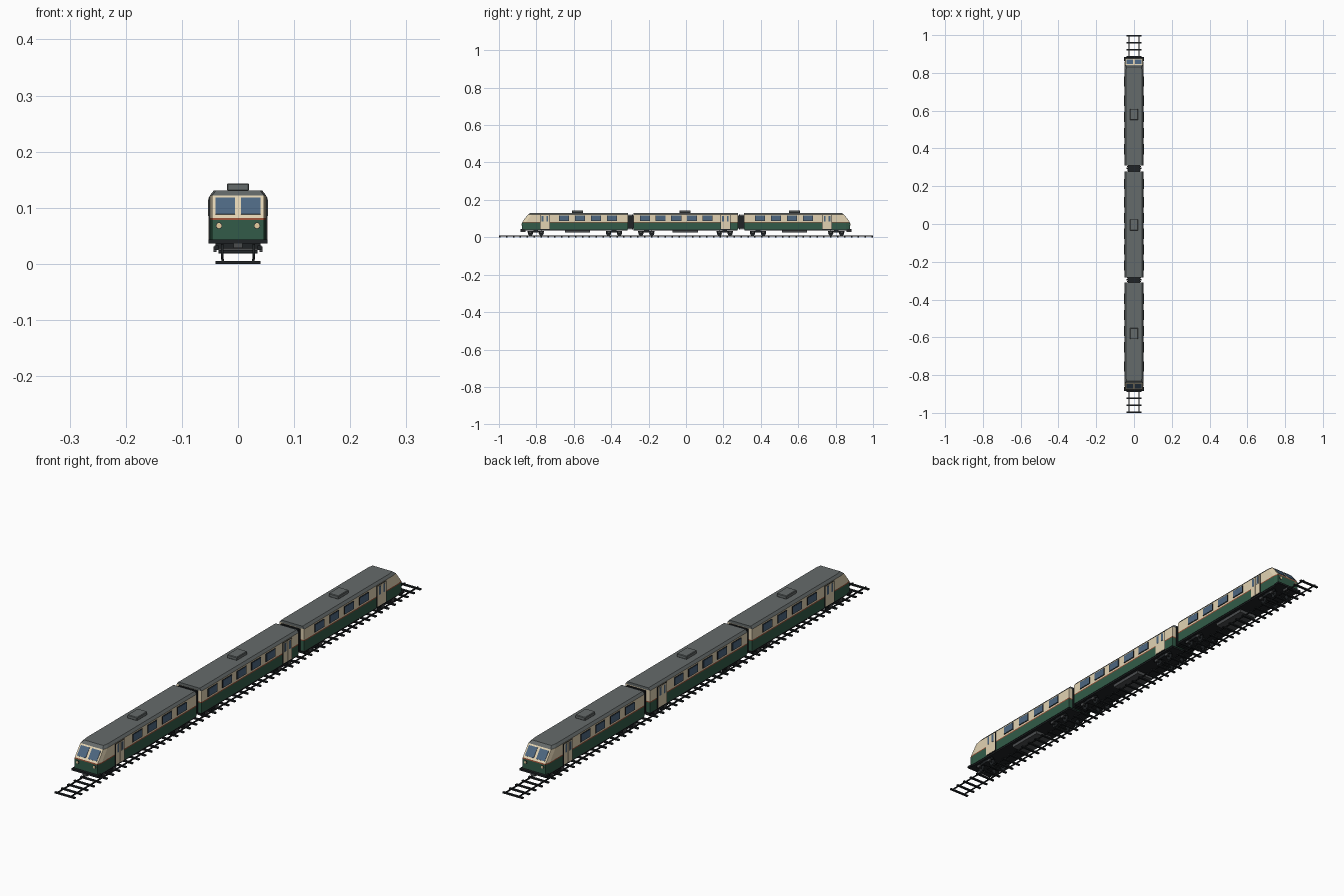
import bpy, bmesh, math
from mathutils import Matrix, Vector

if "Cube" in bpy.data.objects:
    bpy.data.objects.remove(bpy.data.objects["Cube"])


def material(name, rgb):
    m = bpy.data.materials.new(name)
    m.diffuse_color = (*rgb, 1)
    m.use_nodes = True
    m.node_tree.nodes["Principled BSDF"].inputs["Base Color"].default_value = m.diffuse_color
    return m


GREEN = material("dark green", (0.032, 0.105, 0.065))
RUST = material("rust stripe", (0.30, 0.075, 0.035))
CREAM = material("cream", (0.76, 0.65, 0.45))
ROOF = material("roof grey", (0.13, 0.145, 0.145))
BLACK = material("black", (0.014, 0.017, 0.019))
GLASS = material("blue glass", (0.075, 0.135, 0.22))
LAMP = material("warm lamp", (0.85, 0.66, 0.38))
STEEL = material("steel grey", (0.07, 0.075, 0.078))


def finish(name, bm, mats):
    bmesh.ops.recalc_face_normals(bm, faces=bm.faces)
    me = bpy.data.meshes.new(name)
    bm.to_mesh(me)
    bm.free()
    for m in mats:
        me.materials.append(m)
    ob = bpy.data.objects.new(name, me)
    bpy.context.collection.objects.link(ob)
    return ob


def boxes(name, mat, items, bevel=0):
    """One object from (centre, size, x rotation) boxes."""
    bm = bmesh.new()
    for c, s, r in items:
        bmesh.ops.create_cube(bm, size=1, matrix=Matrix.Translation(c)
                              @ Matrix.Rotation(r, 4, 'X') @ Matrix.Diagonal((*s, 1)))
    if bevel:
        bmesh.ops.bevel(bm, geom=bm.edges[:], offset=bevel, segments=1, affect='EDGES')
    return finish(name, bm, [mat])


def discs(name, mat, items, axis, sides=16):
    """One object from (centre, radius, length) cylinders."""
    bm = bmesh.new()
    for c, r, l in items:
        bmesh.ops.create_cone(bm, cap_ends=True, segments=sides, radius1=r, radius2=r, depth=l,
                              matrix=Matrix.Translation(c) @ Matrix.Rotation(math.pi / 2, 4, axis))
    return finish(name, bm, [mat])


W = 0.05          # body half width
# level: height, half width, cab setback; bands between levels take one colour each
LEVELS = [(0.042, W, 0), (0.078, W, 0), (0.082, W, 0.001), (0.122, W, 0.033), (0.131, 0.043, 0.044)]
BANDS = [0, 1, 2, 3]


def body(name, y0, y1, cab):
    """Car shell; a cab slopes the y1 end and narrows it slightly."""
    s = 1 if y1 > y0 else -1
    bm = bmesh.new()
    rings = []
    for z, w, back in LEVELS:
        if cab:
            tip = y1 - s * back
            half = [(w, y0), (w, tip - s * 0.02), (w - 0.004, tip)]
        else:
            half = [(w, y0), (w, y1)]
        pts = half + [(-x, y) for x, y in reversed(half)]
        rings.append([bm.verts.new((x, y, z)) for x, y in pts])
    for band, (a, b) in zip(BANDS, zip(rings, rings[1:])):
        for i in range(len(a)):
            j = (i + 1) % len(a)
            bm.faces.new((a[i], a[j], b[j], b[i])).material_index = band
    bm.faces.new(rings[0]).material_index = 4
    bm.faces.new(rings[-1]).material_index = 3
    finish(name, bm, [GREEN, RUST, CREAM, ROOF, BLACK])


def bogie(name, yc):
    # Side frames, crossbeam and axle boxes
    boxes(name + "_frame", BLACK,
          [((sx * 0.038, yc, 0.029), (0.007, 0.088, 0.008), 0) for sx in (-1, 1)]
          + [((0, yc, 0.032), (0.08, 0.026, 0.010), 0)])
    places = [(sx, yc + d) for sx in (-1, 1) for d in (-0.029, 0.029)]
    boxes(name + "_axle_boxes", STEEL,
          [((sx * 0.041, y, 0.026), (0.006, 0.014, 0.010), 0) for sx, y in places])
    # Wheels and axles
    discs(name + "_wheels", BLACK,
          [((sx * 0.028, y, 0.0215), 0.0135, 0.005) for sx, y in places]
          + [((0, yc + d, 0.0215), 0.003, 0.07) for d in (-0.029, 0.029)], 'Y')


def car(name, y0, y1, windows, door, bogies, mid, cab):
    body(name + "_body", y0, y1, cab)
    lo, hi = min(y0, y1), max(y0, y1)
    # Underframe, equipment box and roof unit
    boxes(name + "_underframe", BLACK, [((0, (lo + hi) / 2, 0.0395), (0.096, hi - lo - 0.004, 0.006), 0)])
    boxes(name + "_equipment_box", STEEL, [((0, mid, 0.031), (0.072, 0.136, 0.012), 0)])
    boxes(name + "_roof_unit", ROOF, [((0, mid, 0.1365), (0.04, 0.06, 0.013), 0)], 0.002)
    # Side windows with thin dark surrounds
    sides = (-1, 1)
    boxes(name + "_window_frames", BLACK,
          [((sx * W, y, 0.1025), (0.004, 0.054, 0.029), 0) for sx in sides for y in windows])
    boxes(name + "_windows", GLASS,
          [((sx * W, y, 0.1025), (0.006, 0.050, 0.026), 0) for sx in sides for y in windows])
    # Double doors, each leaf with a tall pane
    leaves = [(sx, door + d) for sx in sides for d in (-0.0125, 0.0125)]
    boxes(name + "_door_seal", BLACK, [((sx * W, door, 0.081), (0.004, 0.053, 0.078), 0) for sx in sides])
    boxes(name + "_doors", CREAM, [((sx * W, y, 0.081), (0.006, 0.024, 0.075), 0) for sx, y in leaves])
    boxes(name + "_door_panes", GLASS, [((sx * W, y, 0.1), (0.0075, 0.010, 0.030), 0) for sx, y in leaves])
    for i, y in enumerate(bogies):
        bogie(f"{name}_bogie_{i + 1}", y)
    if cab:
        s = 1 if y1 > y0 else -1
        tilt = math.atan2(0.032, 0.04)
        # Windscreens on the sloped cab face
        boxes(name + "_windscreens", GLASS,
              [((sx * 0.0225, y1 - s * 0.0175, 0.1025), (0.035, 0.003, 0.038), s * tilt) for sx in sides])
        # Lamps, bumper and coupler
        discs(name + "_lamp_rims", BLACK, [((sx * 0.034, y1, 0.068), 0.0058, 0.003) for sx in sides], 'X')
        discs(name + "_lamps", LAMP, [((sx * 0.034, y1, 0.068), 0.0047, 0.005) for sx in sides], 'X')
        boxes(name + "_bumper", BLACK, [((0, y1 - s * 0.002, 0.040), (0.106, 0.022, 0.007), 0)])
        boxes(name + "_coupler", STEEL, [((0, y1 - s * 0.005, 0.033), (0.016, 0.026, 0.009), 0)])


# End cars mirror each other; the middle car has no cab
for s, name in ((-1, "front_car"), (1, "rear_car")):
    car(name, s * 0.31, s * 0.876, [s * (0.396 + 0.0855 * i) for i in range(4)], s * 0.754,
        [s * 0.385, s * 0.803], s * 0.58, True)
car("middle_car", -0.282, 0.278, [-0.219 + 0.0835 * i for i in range(5)], 0.211,
    [-0.212, 0.207], -0.015 + 0.01, False)

# Ribbed gangways between the cars
for s, name in ((-1, "front"), (1, "rear")):
    y = s * 0.295
    boxes(name + "_gangway", BLACK,
          [((0, y, 0.082), (0.062, 0.04, 0.07), 0)]
          + [((0, y + d, 0.082), (0.074, 0.005, 0.08), 0) for d in (-0.009, 0, 0.009)])

# Track: rails and sleepers
boxes("rails", BLACK, [((sx * 0.027, 0, 0.0065), (0.004, 2.0, 0.004), 0) for sx in (-1, 1)])
COUNT = 55
boxes("sleepers", BLACK,
      [((0, -0.996 + 1.992 * i / (COUNT - 1), 0.0025), (0.081, 0.008, 0.005), 0) for i in range(COUNT)])
